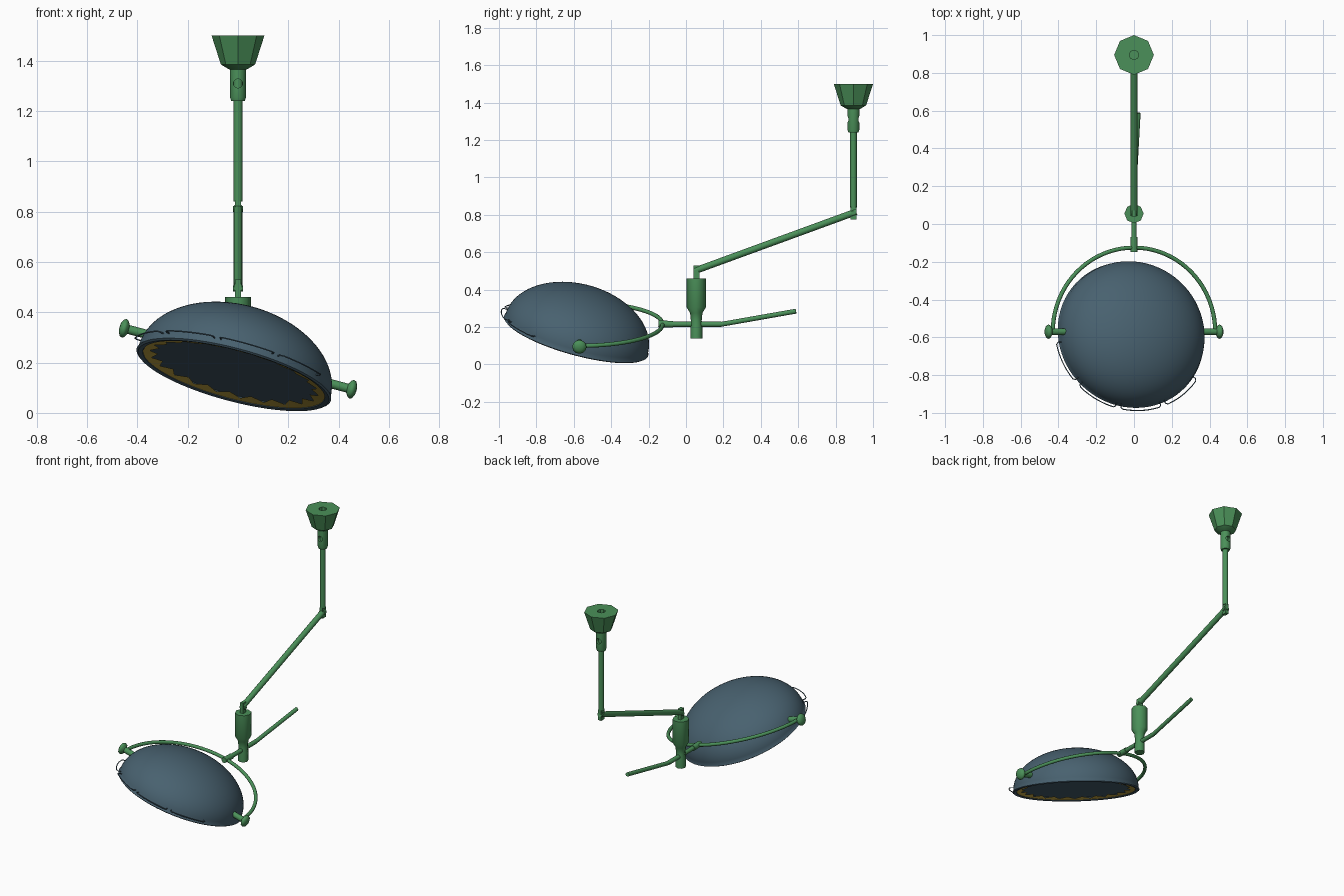
import bpy, bmesh, math
from mathutils import Matrix, Vector

if "Cube" in bpy.data.objects:
    bpy.data.objects.remove(bpy.data.objects["Cube"])


def material(name, rgb):
    m = bpy.data.materials.new(name)
    m.diffuse_color = (*rgb, 1)
    m.use_nodes = True
    m.node_tree.nodes["Principled BSDF"].inputs["Base Color"].default_value = m.diffuse_color
    return m


GREEN = material("green_metal", (0.07, 0.28, 0.10))
SLATE = material("slate_shell", (0.065, 0.12, 0.16))
GOLD = material("gold_reflector", (0.60, 0.42, 0.06))


def finish(ob, mat, angle=35):
    ob.data.materials.append(mat)
    bpy.ops.object.select_all(action='DESELECT')
    ob.select_set(True)
    bpy.context.view_layer.objects.active = ob
    bpy.ops.object.shade_smooth_by_angle(angle=math.radians(angle))
    return ob


def lathe(name, profile, sides, matrix, mat, angle=35):
    """Revolve (radius, height) points around local z."""
    bm = bmesh.new()
    rings = []
    for r, z in profile:
        rings.append([bm.verts.new((r * math.cos(2 * math.pi * i / sides),
                                    r * math.sin(2 * math.pi * i / sides), z))
                      for i in range(sides)])
    for a, b in zip(rings, rings[1:]):
        for i in range(sides):
            j = (i + 1) % sides
            bm.faces.new((a[i], a[j], b[j], b[i]))
    bmesh.ops.remove_doubles(bm, verts=bm.verts, dist=1e-6)
    bmesh.ops.recalc_face_normals(bm, faces=bm.faces)
    me = bpy.data.meshes.new(name)
    bm.to_mesh(me)
    bm.free()
    ob = bpy.data.objects.new(name, me)
    bpy.context.collection.objects.link(ob)
    ob.matrix_world = matrix
    return finish(ob, mat, angle)


def tube(name, pts, radius, mat, matrix=Matrix(), res=4):
    """Round bar through points, turned into a mesh."""
    cu = bpy.data.curves.new(name, 'CURVE')
    cu.dimensions = '3D'
    cu.bevel_depth, cu.bevel_resolution, cu.use_fill_caps = radius, res, True
    sp = cu.splines.new('POLY')
    sp.points.add(len(pts) - 1)
    for p, co in zip(sp.points, pts):
        p.co = (*(matrix @ Vector(co)), 1)
    ob = bpy.data.objects.new(name, cu)
    bpy.context.collection.objects.link(ob)
    bpy.ops.object.select_all(action='DESELECT')
    ob.select_set(True)
    bpy.context.view_layer.objects.active = ob
    bpy.ops.object.convert(target='MESH')
    return finish(bpy.context.object, mat, 50)


def box(name, loc, size, mat):
    bpy.ops.mesh.primitive_cube_add(size=1, location=loc)
    ob = bpy.context.object
    ob.name, ob.scale = name, size
    ob.data.materials.append(mat)
    return ob


def at(x, y, z):
    return Matrix.Translation((x, y, z))


MY, DY = 0.895, 0.055     # ceiling pole and drum positions in y

# ceiling mount and its neck with a pierced side
lathe("ceiling_mount", [(0, 1.47), (0.025, 1.47), (0.025, 1.5), (0.105, 1.5),
                        (0.068, 1.385), (0.034, 1.365), (0, 1.365)], 8, at(0, MY, 0), GREEN)
neck = lathe("mount_neck", [(0, 1.37), (0.032, 1.37), (0.032, 1.255), (0.027, 1.24), (0, 1.24)],
             20, at(0, MY, 0), GREEN)
bpy.ops.mesh.primitive_cylinder_add(vertices=20, radius=0.018, depth=0.2,
                                    location=(0, MY, 1.31), rotation=(math.pi / 2, 0, 0))
cutter = bpy.context.object
cutter.name, cutter.hide_render = "neck_hole_cutter", True
cutter.display_type = 'WIRE'
cut = neck.modifiers.new("hole", 'BOOLEAN')
cut.object, cut.operation, cut.solver = cutter, 'DIFFERENCE', 'EXACT'
bpy.context.view_layer.objects.active = neck
bpy.ops.object.modifier_apply(modifier="hole")
bpy.data.objects.remove(cutter)

# drop pole and slanting arm with tongue joints
tube("drop_pole", [(0, MY, 1.38), (0, MY, 0.84)], 0.018, GREEN)
tube("slanting_arm", [(0, MY + 0.015, 0.816), (0, DY - 0.01, 0.50)], 0.018, GREEN)
for label, y, z in (("upper", MY, 0.81), ("lower", DY, 0.495)):
    box(label + "_joint_tongue", (0, y, z), (0.022, 0.032, 0.07), GREEN)
    tube(label + "_joint_pin", [(-0.019, y, z), (0.019, y, z)], 0.012, GREEN)

# pivot drum
lathe("pivot_drum", [(0, 0.46), (0.051, 0.46), (0.051, 0.305), (0.033, 0.275), (0.029, 0.235),
                     (0.032, 0.20), (0.032, 0.14), (0, 0.14)], 8, at(0, DY, 0), GREEN, 50)

# yoke rod, collar and bent steering handle
tube("yoke_rod", [(0, -0.13, 0.215), (0, 0.19, 0.215)], 0.014, GREEN)
tube("yoke_collar", [(0, -0.148, 0.217), (0, -0.07, 0.215)], 0.018, GREEN)
tube("steering_handle", [(0, DY, 0.215), (0, 0.19, 0.215), (0.022, 0.588, 0.285)], 0.013, GREEN)

# half-ring yoke, rolled about y
yoke = at(0, -0.57, 0.215) @ Matrix.Rotation(math.radians(15), 4, 'Y')
tube("yoke_ring", [(0.445 * math.cos(math.pi * i / 40), 0.445 * math.sin(math.pi * i / 40), 0)
                   for i in range(41)], 0.011, GREEN, yoke)
for side, s in (("right", 1), ("left", -1)):
    turn = yoke @ Matrix.Rotation(s * math.pi / 2, 4, 'Y')
    lathe(side + "_knob", [(0, 0.36), (0.018, 0.36), (0.018, 0.45), (0.034, 0.46), (0.038, 0.468),
                           (0.034, 0.478), (0.018, 0.486), (0, 0.488)], 12, turn, GREEN, 50)

# lamp shell: half ellipsoid with a rim, tipped within the yoke
lamp = yoke @ Matrix.Rotation(math.radians(-15), 4, 'X') @ at(0, 0, -0.068)
R, H = 0.395, 0.27
dome = [(R * math.cos(math.pi / 2 * i / 24), 0.012 + (H - 0.012) * math.sin(math.pi / 2 * i / 24))
        for i in range(24)]
lathe("lamp_shell", [(0, 0.018), (0.37, 0.018), (0.374, 0), (0.392, -0.004), (0.40, 0.002)]
      + dome + [(0, H)], 72, lamp, SLATE)

# jagged gold reflector ring inside the rim
teeth = 44
bm = bmesh.new()
outer, inner = [], []
for i in range(teeth):
    a = 2 * math.pi * i / teeth
    r, z = (0.315, 0.014) if i % 2 else (0.348, 0.007)
    outer.append(bm.verts.new((0.373 * math.cos(a), 0.373 * math.sin(a), 0.002)))
    inner.append(bm.verts.new((r * math.cos(a), r * math.sin(a), z)))
for i in range(teeth):
    j = (i + 1) % teeth
    bm.faces.new((outer[j], outer[i], inner[i], inner[j]))
me = bpy.data.meshes.new("reflector_ring")
bm.to_mesh(me)
bm.free()
ring = bpy.data.objects.new("reflector_ring", me)
bpy.context.collection.objects.link(ring)
ring.matrix_world = lamp
ring.data.materials.append(GOLD)

# thin wire grips around the front of the rim
for n, mid in enumerate((-158, -122, -87, -52)):
    pts = []
    for r, d in [(0.385, -15.5), (0.412, -15.5)] + [(0.421, -14 + 4 * k) for k in range(8)] \
            + [(0.412, 15.5), (0.385, 15.5)]:
        a = math.radians(mid + d)
        pts.append((r * math.cos(a), r * math.sin(a), 0.025))
    tube(f"wire_grip_{n + 1}", pts, 0.003, SLATE, lamp, 1)
